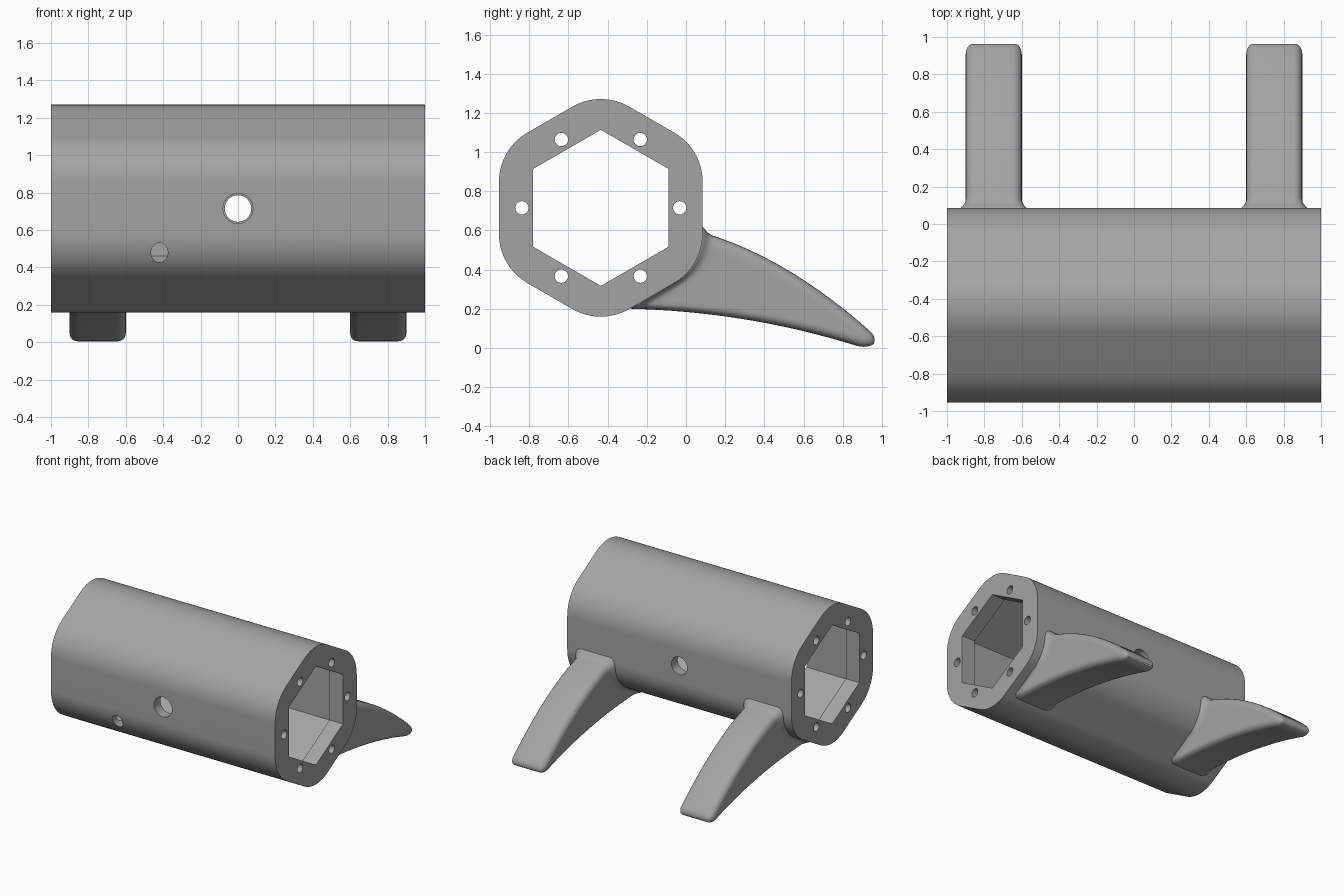
import bpy, bmesh, math
from mathutils import Vector

if "Cube" in bpy.data.objects:
    bpy.data.objects.remove(bpy.data.objects["Cube"])

CY, CZ = -0.435, 0.715          # axis of the tube
APO, RND = 0.52, 0.29           # outer apothem and corner radius
WALL_APO, MOUTH_APO, FLANGE = 0.44, 0.345, 0.12

grey = bpy.data.materials.new("plain grey")
grey.diffuse_color = (0.37, 0.37, 0.37, 1)
grey.use_nodes = True
grey.node_tree.nodes["Principled BSDF"].inputs["Base Color"].default_value = grey.diffuse_color


def make(name, rings):
    """Closed solid lofted through rings of points."""
    bm = bmesh.new()
    loops = [[bm.verts.new(p) for p in ring] for ring in rings]
    n = len(loops[0])
    for a, b in zip(loops, loops[1:]):
        for i in range(n):
            bm.faces.new((a[i], a[(i + 1) % n], b[(i + 1) % n], b[i]))
    bm.faces.new(loops[0])
    bm.faces.new(loops[-1])
    bmesh.ops.recalc_face_normals(bm, faces=bm.faces)
    me = bpy.data.meshes.new(name)
    bm.to_mesh(me)
    bm.free()
    me.materials.append(grey)
    ob = bpy.data.objects.new(name, me)
    bpy.context.collection.objects.link(ob)
    return ob


def hexagon(apothem, radius=0.0, steps=1):
    """Hexagon in y, z with rounded corners and a point at the top."""
    pts = []
    core = (apothem - radius) / math.cos(math.pi / 6)
    for k in range(6):
        mid = math.radians(30 + 60 * k)
        for j in range(steps):
            a = mid + math.radians(-30 + 60 * j / (steps - 1)) if steps > 1 else mid
            pts.append((CY + core * math.cos(mid) + radius * math.cos(a),
                        CZ + core * math.sin(mid) + radius * math.sin(a)))
    return pts


def along_x(name, pts, x0, x1):
    return make(name, [[(x, y, z) for y, z in pts] for x in (x0, x1)])


def circle(cy, cz, r, n=32):
    return [(cy + r * math.cos(math.tau * i / n),
             cz + r * math.sin(math.tau * i / n)) for i in range(n)]


def along_y(name, x, z, rx, rz, y0, y1):
    pts = circle(0, 0, 1)
    return make(name, [[(x + rx * a, y, z + rz * b) for a, b in pts] for y in (y0, y1)])


def combine(ob, other, mode):
    mod = ob.modifiers.new(mode, 'BOOLEAN')
    mod.operation, mod.object, mod.solver = mode, other, 'EXACT'
    bpy.context.view_layer.objects.active = ob
    bpy.ops.object.modifier_apply(modifier=mod.name)
    bpy.data.objects.remove(other)


def bezier(a, b, c, t):
    return Vector(a) * (1 - t) ** 2 + Vector(b) * 2 * t * (1 - t) + Vector(c) * t * t


def wall_curve(v):
    """Lower back of the tube outline, from flat side (0) to underside (1)."""
    if v < 0.533:
        a = -math.radians(60) * v / 0.533
        return Vector((-0.205 + RND * math.cos(a), 0.582 + RND * math.sin(a)))
    return Vector((-0.06, 0.331)).lerp(Vector((-0.29, 0.198)), (v - 0.533) / 0.467)


def leg_ring(cx, s, inset, sink):
    """Rounded rectangular section of the leg at s along its length."""
    top = bezier((0.085, 0.588), (0.527, 0.464), (0.985, 0.045), s)
    low = bezier((-0.29, 0.2), (0.343, 0.185), (0.93, -0.008), s)
    length = (top - low).length
    r = max(min(0.05, length * 0.48) - inset, 0.004)
    w, d0, d1 = 0.15 - inset, inset, length - inset
    half = []
    for j in range(6):                                  # upper corner
        a = math.pi / 2 * j / 5
        half.append((w - r + r * math.sin(a), d0 + r - r * math.cos(a)))
    for j in range(1, 12):                              # straight side
        half.append((w, d0 + r + (d1 - d0 - 2 * r) * j / 12))
    for j in range(6):                                  # lower corner
        a = math.pi / 2 * j / 5
        half.append((w - r + r * math.cos(a), d1 - r + r * math.sin(a)))
    section = half + [(-x, d) for x, d in reversed(half)]
    flare = 0.035 * max(0.0, 1 - s / 0.06) ** 2         # fillet at the tube
    a, b = wall_curve(0), wall_curve(1)
    ring = []
    for x, d in section:
        v = min(max(d / length, 0), 1)
        p = top.lerp(low, v) + (wall_curve(v) - a.lerp(b, v)) * (1 - s) ** 2
        p += Vector((-0.87, 0.5)) * sink
        ring.append((cx + x + math.copysign(flare, x), p.x,
                     p.y + flare * (1 - v) ** 4))
    return ring


def leg(cx):
    rings = [leg_ring(cx, 0, 0, 0.03)]
    for s in (0.01, 0.02, 0.03, 0.045, 0.06, 0.1, 0.18, 0.26, 0.34, 0.42,
              0.5, 0.58, 0.66, 0.74, 0.82, 0.89):
        rings.append(leg_ring(cx, s, 0, 0))
    for j in range(6):                                  # rounded tip
        a = math.radians(80) * j / 5
        rings.append(leg_ring(cx, 0.95 + 0.05 * math.sin(a),
                              0.042 * (1 - math.cos(a)), 0))
    return make("leg", rings)


# Rounded hexagonal tube with two curved legs
body = along_x("tube_body", hexagon(APO, RND, 17), -1, 1)
for side in (-1, 1):
    combine(body, leg(0.75 * side), 'UNION')

# Wide inner cavity, then narrower hexagonal mouths through both ends
combine(body, along_x("cavity", hexagon(WALL_APO), -1 + FLANGE, 1 - FLANGE), 'DIFFERENCE')
combine(body, along_x("mouth", hexagon(MOUTH_APO), -1.1, 1.1), 'DIFFERENCE')

# Six screw holes through the end flanges
for k in range(6):
    a = math.radians(60 * k)
    hole = circle(CY + 0.403 * math.cos(a), CZ + 0.403 * math.sin(a), 0.034, 24)
    combine(body, along_x("screw_hole", hole, -1.1, 1.1), 'DIFFERENCE')

# Front hole, slightly smaller back hole, and small side hole in the front
for x, z, rx, rz, y0, y1 in ((0, CZ, 0.08, 0.08, -1.1, -0.6),
                             (0, CZ, 0.071, 0.071, -0.3, 0.3),
                             (-0.42, 0.48, 0.045, 0.052, -1.1, -0.7)):
    combine(body, along_y("cross_hole", x, z, rx, rz, y0, y1), 'DIFFERENCE')

# Smooth curves with crisp rims
bpy.ops.object.select_all(action='DESELECT')
body.select_set(True)
bpy.context.view_layer.objects.active = body
bpy.ops.object.shade_smooth_by_angle(angle=math.radians(30))
